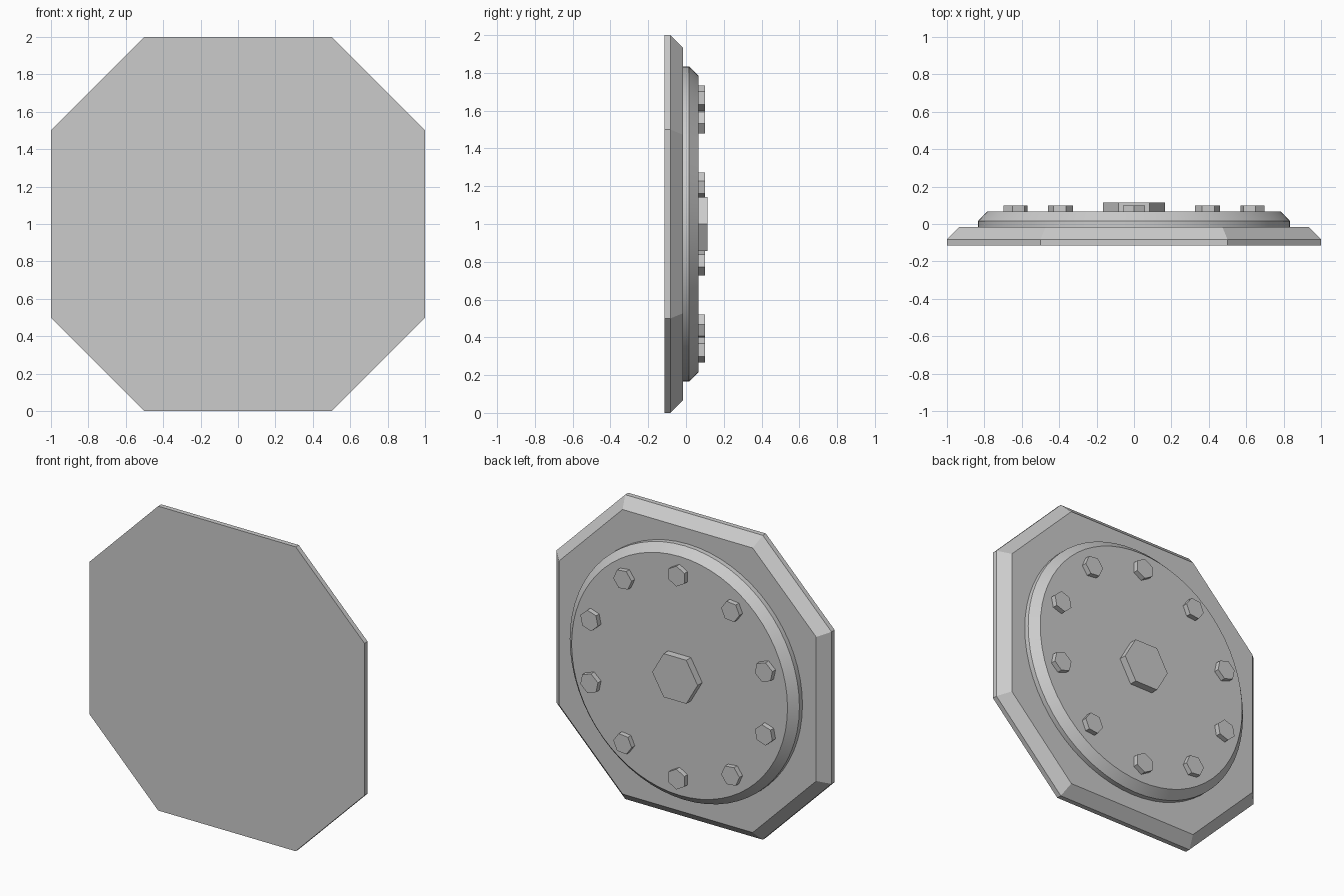
import bpy
import bmesh
from math import pi, sin, cos, tan
from mathutils import Vector

cube = bpy.data.objects.get("Cube")
if cube:
    bpy.data.objects.remove(cube)

steel = bpy.data.materials.new("grey steel")
steel.use_nodes = True
GREY = (0.6, 0.6, 0.6, 1)
steel.diffuse_color = GREY
steel.node_tree.nodes["Principled BSDF"].inputs["Base Color"].default_value = GREY

CENTRE = Vector((0, 0, 1))


def ring(radius, sides, turn=0, cx=0, cz=0):
    """Regular polygon outline in the x-z plane."""
    angles = [turn + 2 * pi * i / sides for i in range(sides)]
    return [(cx + radius * cos(a), cz + radius * sin(a)) for a in angles]


def loft(name, layers, smooth=False):
    """Closed solid through (y, outline) layers, running front to back."""
    bm = bmesh.new()
    loops = [[bm.verts.new(CENTRE + Vector((x, y, z))) for x, z in outline]
             for y, outline in layers]
    bm.faces.new(loops[0])
    bm.faces.new(loops[-1])
    for low, high in zip(loops, loops[1:]):
        for i in range(len(low)):
            bm.faces.new((low[i - 1], low[i], high[i], high[i - 1]))
    bmesh.ops.recalc_face_normals(bm, faces=bm.faces)
    mesh = bpy.data.meshes.new(name)
    bm.to_mesh(mesh)
    bm.free()
    mesh.materials.append(steel)
    obj = bpy.data.objects.new(name, mesh)
    bpy.context.collection.objects.link(obj)
    if smooth:
        bpy.ops.object.select_all(action="DESELECT")
        obj.select_set(True)
        bpy.context.view_layer.objects.active = obj
        bpy.ops.object.shade_smooth_by_angle(angle=pi / 6)
    return obj


def octagon(inset):
    """Square with cut corners, every edge moved in by the same distance."""
    a, b = 1 - inset, 0.5 - inset * tan(pi / 8)
    return [(a, -b), (a, b), (b, a), (-b, a), (-a, b), (-a, -b), (-b, -a), (b, -a)]


# Eight-sided base plate with a chamfered back edge
loft("base_plate", [(-0.115, octagon(0)), (-0.083, octagon(0)), (-0.017, octagon(0.065))])

# Round cover with a chamfered rim
loft("round_cover", [(-0.017, ring(0.835, 64)), (0.015, ring(0.835, 64)),
                     (0.067, ring(0.785, 64))], smooth=True)

# Large hexagonal nut in the middle
nut = ring(0.165, 6)
loft("centre_nut", [(0.067, nut), (0.115, nut)])

# Ten bolt heads, each with a corner pointing outward
for i in range(10):
    angle = pi / 2 + i * pi / 5
    head = ring(0.067, 6, angle, 0.667 * cos(angle), 0.667 * sin(angle))
    loft(f"bolt_head_{i + 1}", [(0.067, head), (0.1, head)])
